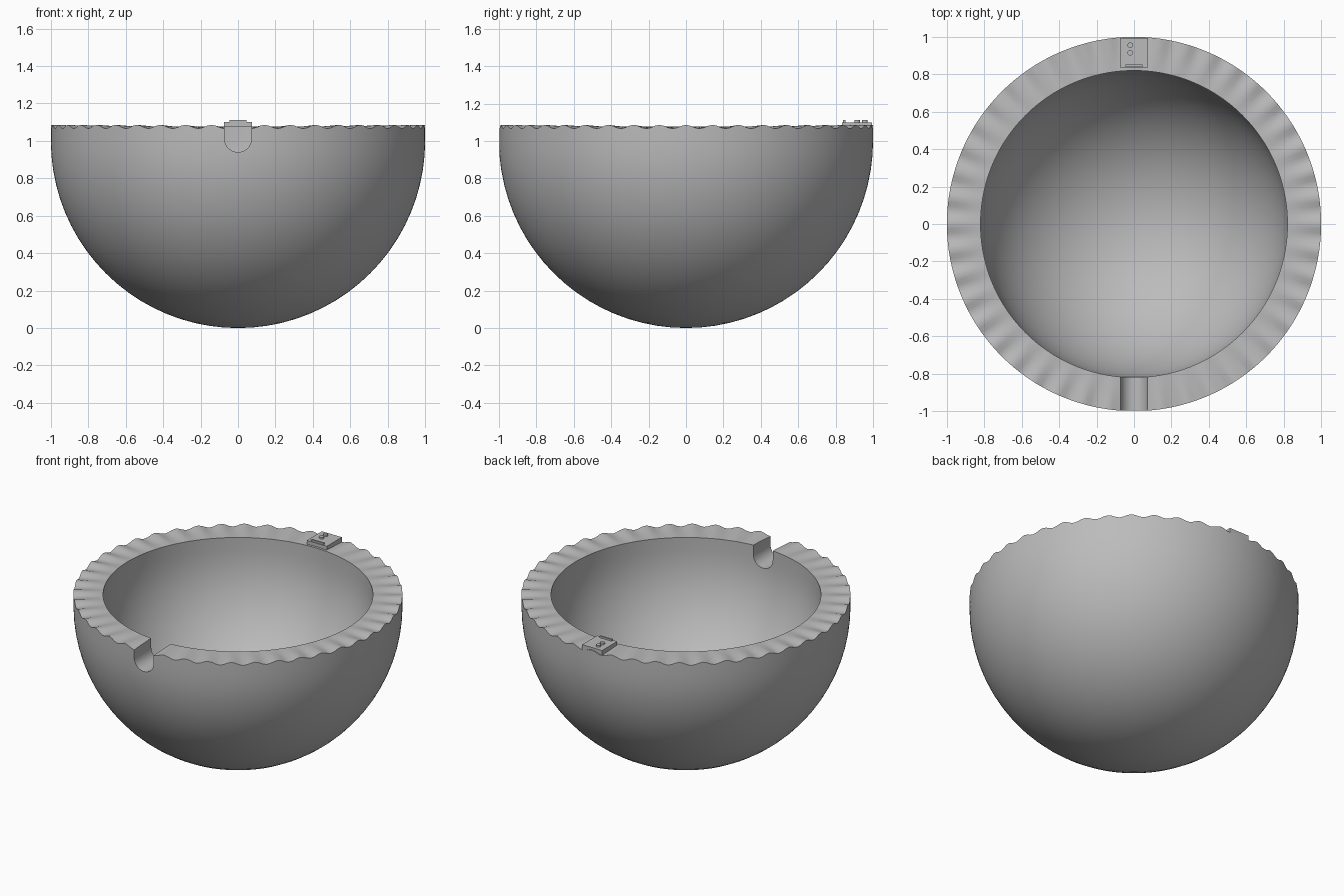
import bpy, bmesh
from math import sin, cos, pi

cube = bpy.data.objects.get("Cube")
if cube:
    bpy.data.objects.remove(cube)

grey = bpy.data.materials.new("plain grey")
grey.use_nodes = True
colour = (0.5, 0.5, 0.5, 1)
grey.diffuse_color = colour
grey.node_tree.nodes["Principled BSDF"].inputs["Base Color"].default_value = colour

OUTER, INNER, CENTRE, RIM = 1.0, 0.82, 1.0, 1.076
WAVES, STEPS = 44, 264


def make_object(name, bm):
    mesh = bpy.data.meshes.new(name)
    bmesh.ops.recalc_face_normals(bm, faces=bm.faces)
    bm.to_mesh(mesh)
    bm.free()
    mesh.materials.append(grey)
    obj = bpy.data.objects.new(name, mesh)
    bpy.context.collection.objects.link(obj)
    return obj


def box(name, x, y, z):
    """Box from (low, high) ranges."""
    bm = bmesh.new()
    bmesh.ops.create_cube(bm, size=1)
    for v in bm.verts:
        v.co = [(lo + hi) / 2 + c * (hi - lo) for c, (lo, hi) in zip(v.co, (x, y, z))]
    return make_object(name, bm)


def arc(radius, count):
    """Quarter circle from near the bottom pole up to the equator."""
    return [(radius * sin(a), CENTRE - radius * cos(a))
            for a in (pi / 2 * i / count for i in range(1, count + 1))]


# Bowl: lathed thick shell whose rim ripples towards the outer edge
outside = arc(OUTER, 20)
rim = [(OUTER + (INNER - OUTER) * i / 4, RIM) for i in range(5)]
inside = arc(INNER, 18)[::-1]
bm = bmesh.new()
rings = []
for r, z in outside + rim + inside:
    ring = []
    for s in range(STEPS):
        a = 2 * pi * s / STEPS
        ripple = 0.010 * (r - INNER) / (OUTER - INNER) * cos(WAVES * a) if z == RIM else 0
        ring.append(bm.verts.new((r * cos(a), r * sin(a), z + ripple)))
    rings.append(ring)
for low, high in zip(rings, rings[1:]):
    for s in range(STEPS):
        t = (s + 1) % STEPS
        bm.faces.new((low[s], low[t], high[t], high[s]))
for ring, z in ((rings[0], CENTRE - OUTER), (rings[-1], CENTRE - INNER)):
    pole = bm.verts.new((0, 0, z))
    for s in range(STEPS):
        bm.faces.new((ring[s], ring[(s + 1) % STEPS], pole))
bowl = make_object("bowl", bm)

# U-shaped notch cut through the front wall
half, floor = 0.072, 1.012
outline = [(half * cos(a), floor - half * sin(a)) for a in (pi * i / 20 for i in range(21))]
outline += [(-half, 1.3), (half, 1.3)]
bm = bmesh.new()
face = bm.faces.new([bm.verts.new((x, -1.1, z)) for x, z in outline])
side = bmesh.ops.extrude_face_region(bm, geom=[face])["geom"]
bmesh.ops.translate(bm, vec=(0, 0.5, 0), verts=[g for g in side if isinstance(g, bmesh.types.BMVert)])
cutter = make_object("notch_cutter", bm)
cutter.hide_render = True
cutter.hide_viewport = True
notch = bowl.modifiers.new("notch", "BOOLEAN")
notch.operation = "DIFFERENCE"
notch.solver = "EXACT"
notch.object = cutter
bpy.context.view_layer.update()
cut = bpy.data.meshes.new_from_object(bowl.evaluated_get(bpy.context.evaluated_depsgraph_get()))
bowl.modifiers.clear()
bowl.data = cut
bpy.data.objects.remove(cutter)

# Small plate on the back rim with a raised bar and two studs
box("rim_plate", (-0.074, 0.074), (0.835, 0.995), (1.06, 1.1))
box("plate_bar", (-0.045, 0.045), (0.84, 0.852), (1.09, 1.111))
studs = []
for i, y in enumerate((0.915, 0.956)):
    bm = bmesh.new()
    bmesh.ops.create_cone(bm, cap_ends=True, segments=20, radius1=0.015, radius2=0.015, depth=0.02)
    bmesh.ops.translate(bm, vec=(-0.02, y, 1.101), verts=bm.verts)
    studs.append(make_object(f"plate_stud_{i + 1}", bm))

bpy.ops.object.select_all(action="DESELECT")
for obj in [bowl] + studs:
    obj.select_set(True)
bpy.context.view_layer.objects.active = bowl
bpy.ops.object.shade_smooth_by_angle(angle=pi / 6)
